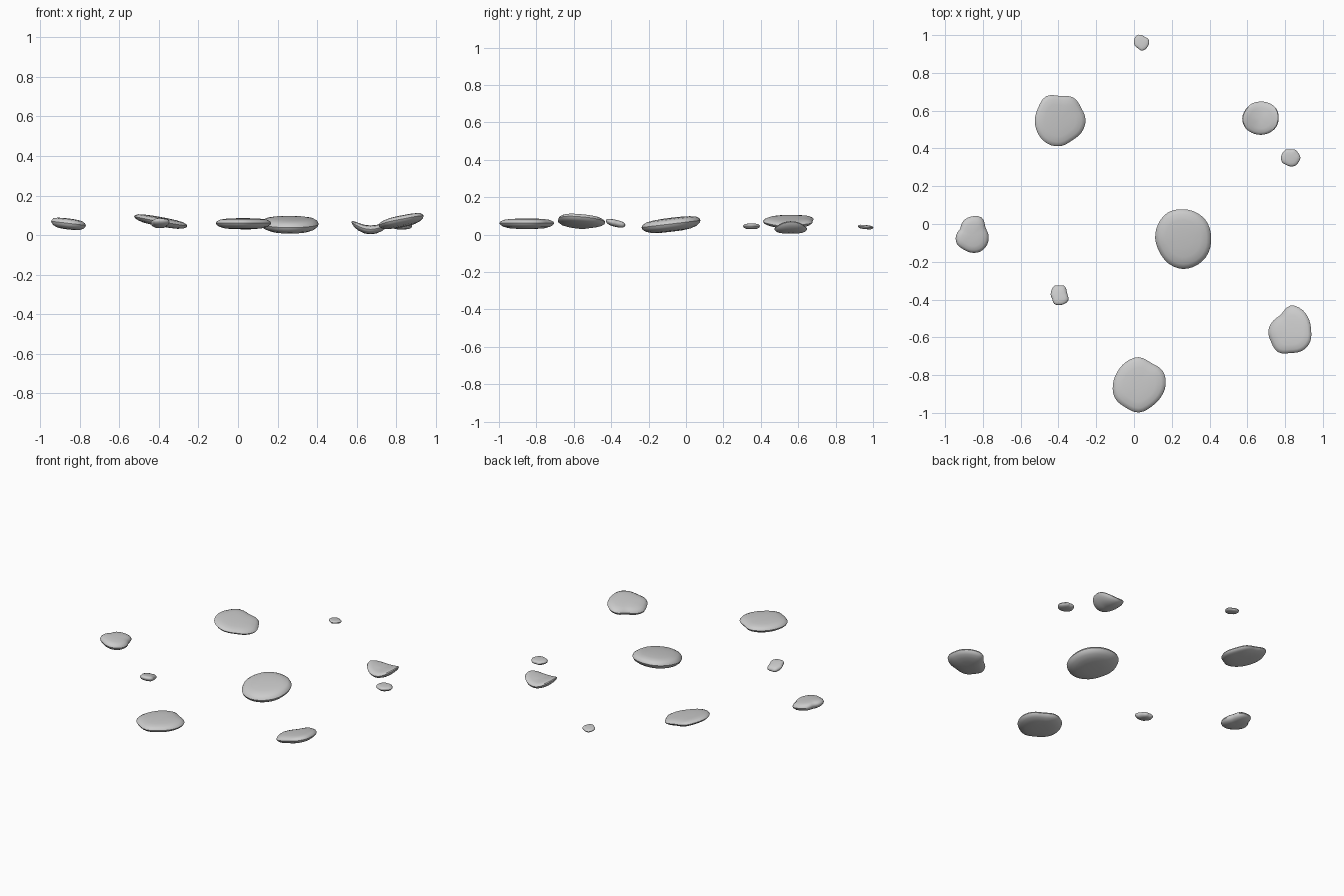
import bpy, bmesh, math

if "Cube" in bpy.data.objects:
    bpy.data.objects.remove(bpy.data.objects["Cube"])

SEG = 36
# Lens-shaped section: (share of outline radius, share of thickness)
SECTION = [(0.35, -0.49), (0.65, -0.43), (0.85, -0.29), (0.96, -0.12), (1.0, 0.06),
           (0.96, 0.22), (0.84, 0.37), (0.62, 0.45), (0.32, 0.49)]


def radius_at(radii, t):
    # Closed smooth interpolation through radii given every 30 degrees
    n = len(radii)
    i = int(t)
    f = t - i
    a, b, c, d = (radii[(i + k) % n] for k in (-1, 0, 1, 2))
    return b + 0.5 * f * (c - a + f * (2*a - 5*b + 4*c - d + f * (3*(b - c) + d - a)))


def stone(name, centre, thick, tilt, radii, bend=0.0):
    bm = bmesh.new()

    def point(x, y, h):
        z = centre[2] + h * thick + tilt[0] * x + tilt[1] * y + bend * x * x
        return bm.verts.new((centre[0] + x, centre[1] + y, z))

    rings = []
    for s, h in SECTION:
        ring = []
        for k in range(SEG):
            a = 2 * math.pi * k / SEG
            r = s * radius_at(radii, k * len(radii) / SEG) / 1000
            ring.append(point(r * math.cos(a), r * math.sin(a), h))
        rings.append(ring)
    bottom, top = point(0, 0, -0.5), point(0, 0, 0.5)
    for k in range(SEG):
        j = (k + 1) % SEG
        for lo, hi in zip(rings, rings[1:]):
            bm.faces.new((lo[k], lo[j], hi[j], hi[k]))
        bm.faces.new((bottom, rings[0][j], rings[0][k]))
        bm.faces.new((top, rings[-1][k], rings[-1][j]))
    mesh = bpy.data.meshes.new(name)
    bm.to_mesh(mesh)
    bm.free()
    ob = bpy.data.objects.new(name, mesh)
    bpy.context.collection.objects.link(ob)
    bpy.ops.object.select_all(action='DESELECT')
    ob.select_set(True)
    bpy.context.view_layer.objects.active = ob
    bpy.ops.object.shade_smooth_by_angle(angle=math.radians(40))


# Large stones (outline radii in thousandths, counter-clockwise from +x)
stone("stone_middle", (0.26, -0.075, 0.053), 0.075, (0, 0.12),
      [148, 152, 153, 153, 158, 152, 148, 145, 155, 163, 160, 155])
stone("stone_front", (0.025, -0.85, 0.058), 0.056, (0, 0),
      [143, 146, 132, 145, 137, 132, 137, 145, 140, 148, 135, 135])
stone("stone_back_left", (-0.39, 0.55, 0.068), 0.047, (-0.18, 0.02),
      [134, 128, 138, 127, 147, 135, 135, 138, 142, 138, 124, 130])
stone("stone_front_right", (0.828, -0.566, 0.07), 0.056, (0.2, -0.07),
      [110, 115, 128, 134, 100, 106, 117, 118, 130, 117, 122, 120])

# Medium stones
stone("stone_back_right", (0.67, 0.56, 0.027), 0.044, (0, 0),
      [96, 98, 92, 88, 90, 92, 97, 96, 90, 88, 90, 95], bend=4)
stone("stone_left", (-0.86, -0.06, 0.057), 0.056, (-0.12, 0),
      [90, 85, 108, 100, 88, 70, 82, 90, 86, 92, 98, 96])

# Small pebbles
stone("pebble_front_left", (-0.395, -0.375, 0.06), 0.038, (0, -0.22),
      [43, 44, 54, 50, 55, 48, 46, 44, 55, 54, 55, 55])
stone("pebble_right", (0.828, 0.352, 0.044), 0.03, (0, 0),
      [53, 48, 48, 42, 48, 48, 50, 50, 45, 47, 50, 50])
stone("pebble_back", (0.04, 0.96, 0.04), 0.022, (0, -0.1),
      [40, 40, 35, 40, 46, 43, 40, 38, 35, 42, 40, 38])
